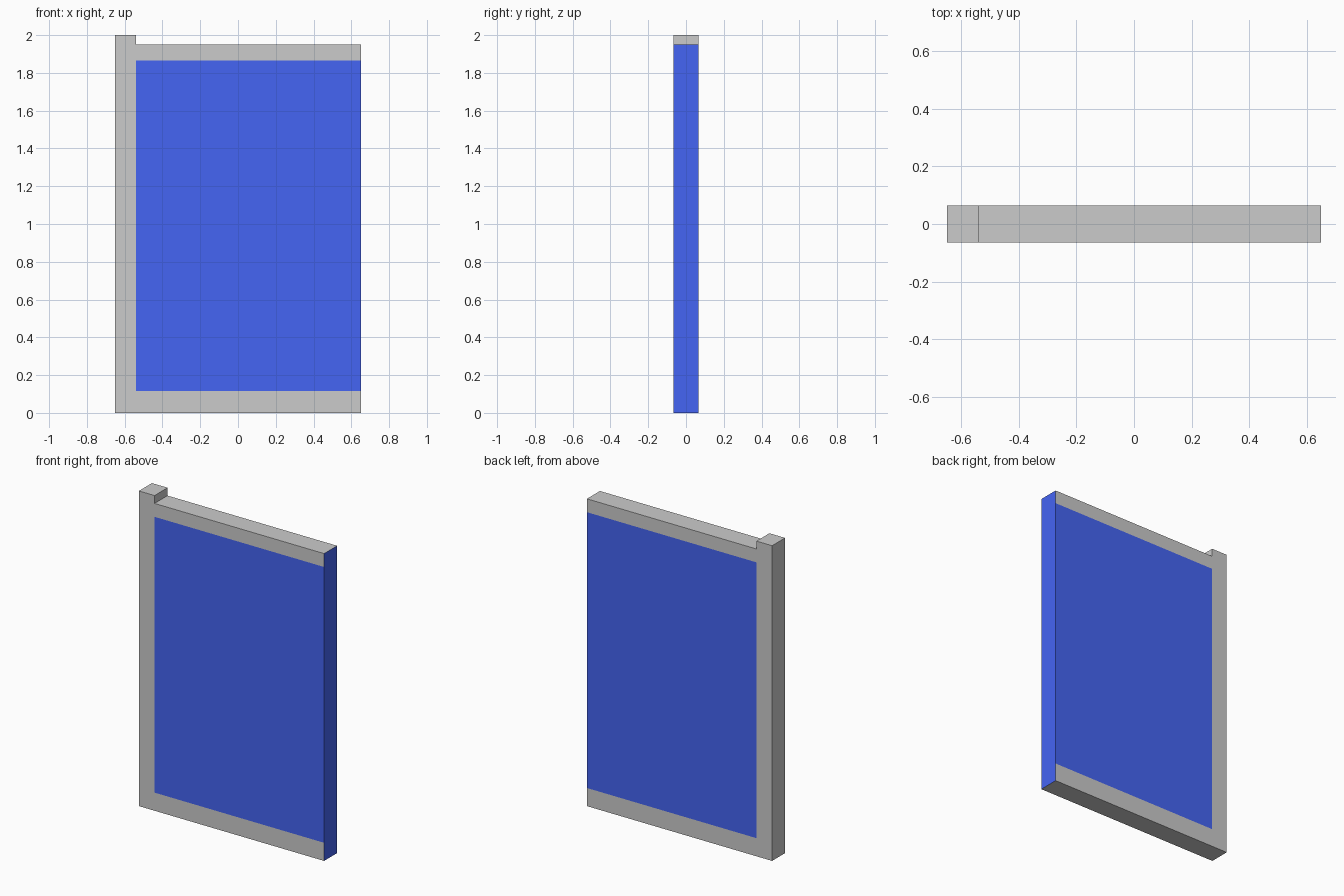
import bpy, bmesh
from mathutils import Vector

if "Cube" in bpy.data.objects:
    bpy.data.objects.remove(bpy.data.objects["Cube"])

W, D = 0.65, 0.065           # half width, half depth
POST = -0.54                 # inner edge of post
SILL, HEAD, TOP, TIP = 0.115, 1.865, 1.95, 2.0

blue = bpy.data.materials.new("blue")
blue.diffuse_color = (0.06, 0.13, 0.9, 1)
blue.use_nodes = True
blue.node_tree.nodes["Principled BSDF"].inputs["Base Color"].default_value = blue.diffuse_color
grey = bpy.data.materials.new("grey")
grey.diffuse_color = (0.8, 0.8, 0.8, 1)
grey.use_nodes = True
grey.node_tree.nodes["Principled BSDF"].inputs["Base Color"].default_value = grey.diffuse_color

AXES = {"+x": Vector((1, 0, 0)), "-x": Vector((-1, 0, 0)),
        "+z": Vector((0, 0, 1)), "-z": Vector((0, 0, -1))}


def block(name, x0, x1, z0, z1, open_sides, base, end=None):
    """Full-depth box without its hidden joint faces; end colours the +x face."""
    bm = bmesh.new()
    bmesh.ops.create_cube(bm, size=1)
    bm.normal_update()
    hidden = [f for f in bm.faces
              if any(f.normal.dot(AXES[s]) > 0.9 for s in open_sides)]
    bmesh.ops.delete(bm, geom=hidden, context='FACES')
    for f in bm.faces:
        if end and f.normal.x > 0.9:
            f.material_index = 1
    for v in bm.verts:
        v.co = ((x0 + x1) / 2 + v.co.x * (x1 - x0), v.co.y * 2 * D,
                (z0 + z1) / 2 + v.co.z * (z1 - z0))
    me = bpy.data.meshes.new(name)
    bm.to_mesh(me)
    bm.free()
    me.materials.append(base)
    if end:
        me.materials.append(end)
    ob = bpy.data.objects.new(name, me)
    bpy.context.collection.objects.link(ob)


# Side post and its raised tip
block("side_post", -W, POST, 0, TOP, ("+x", "+z"), grey)
block("post_tip", -W, POST, TOP, TIP, ("-z",), grey)
# Rails with blue end faces
block("bottom_rail", POST, W, 0, SILL, ("-x", "+z"), grey, blue)
block("top_rail", POST, W, HEAD, TOP, ("-x", "-z"), grey, blue)
# Flush coloured panel
block("panel", POST, W, SILL, HEAD, ("-x", "+z", "-z"), blue)
